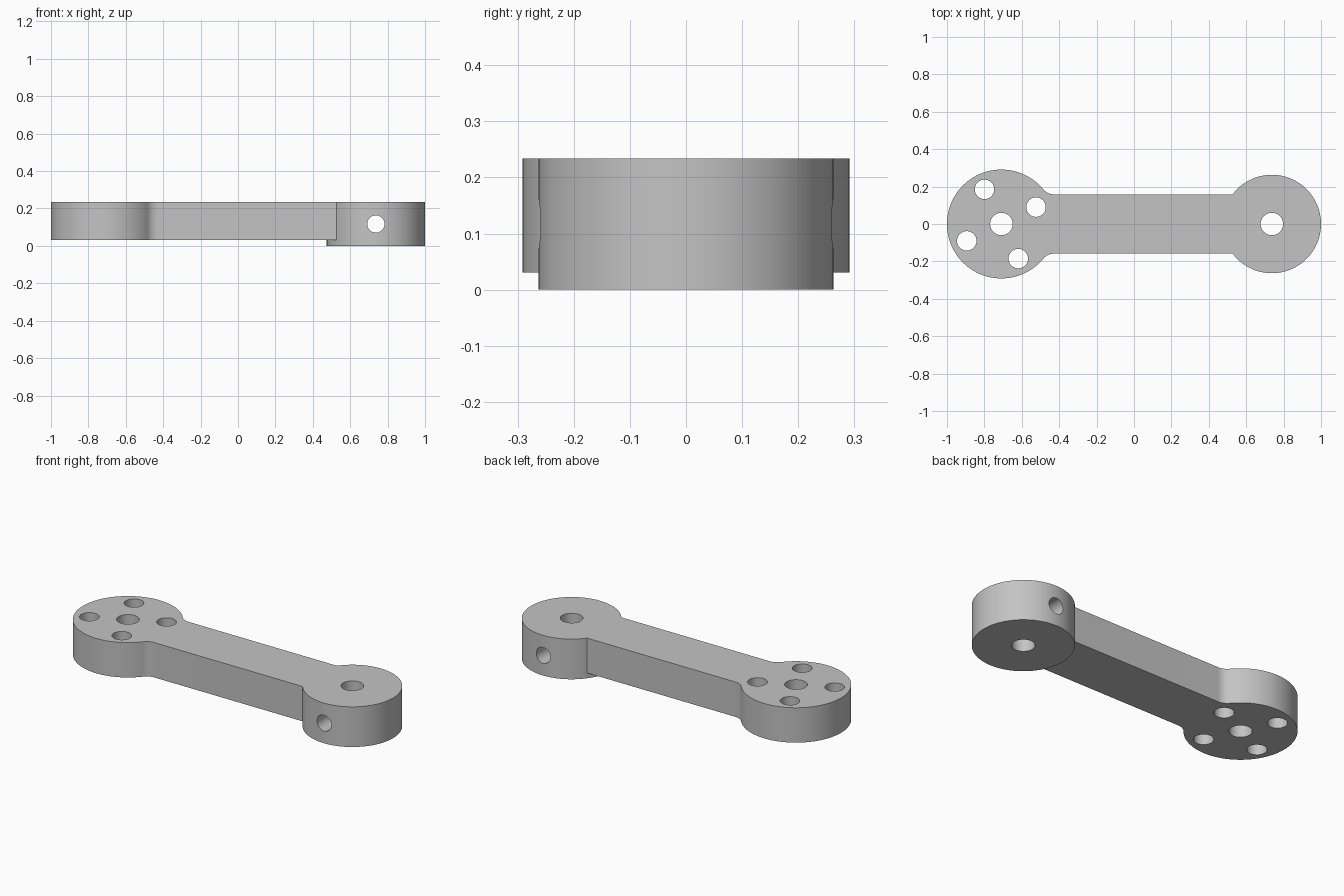
import bpy
import bmesh
from math import atan2, cos, pi, radians, sin, sqrt
from mathutils import Matrix, Vector

cube = bpy.data.objects.get("Cube")
if cube:
    bpy.data.objects.remove(cube)

TOP, ARM_BOTTOM = 0.234, 0.031
DISC_X, DISC_R = -0.709, 0.291
HUB_X, HUB_R = 0.737, 0.263
ARM_HALF, FILLET_R = 0.158, 0.075

grey = bpy.data.materials.new("plain_grey")
grey.use_nodes = True
COLOUR = (0.55, 0.55, 0.55, 1)
grey.diffuse_color = COLOUR
grey.node_tree.nodes["Principled BSDF"].inputs["Base Color"].default_value = COLOUR


def add_object(name, bm):
    mesh = bpy.data.meshes.new(name)
    bmesh.ops.recalc_face_normals(bm, faces=bm.faces)
    bm.to_mesh(mesh)
    bm.free()
    mesh.materials.append(grey)
    obj = bpy.data.objects.new(name, mesh)
    bpy.context.collection.objects.link(obj)
    return obj


def cylinder(name, centre, radius, depth, sides=64, turn=Matrix()):
    bm = bmesh.new()
    bmesh.ops.create_cone(bm, cap_ends=True, segments=sides, radius1=radius,
                          radius2=radius, depth=depth,
                          matrix=Matrix.Translation(centre) @ turn)
    return add_object(name, bm)


def arc(cx, cy, radius, start, end, steps):
    angles = [start + (end - start) * i / steps for i in range(steps + 1)]
    return [(cx + radius * cos(a), cy + radius * sin(a)) for a in angles]


def combine(target, other, operation):
    mod = target.modifiers.new(other.name, "BOOLEAN")
    mod.operation, mod.solver, mod.object = operation, "EXACT", other
    bpy.context.view_layer.objects.active = target
    bpy.ops.object.modifier_apply(modifier=mod.name)
    bpy.data.objects.remove(other)


# Half outline: arm edge, concave fillet, then round the end disc
fillet_y = ARM_HALF + FILLET_R
fillet_dx = sqrt((DISC_R + FILLET_R) ** 2 - fillet_y ** 2)
touch = atan2(fillet_y, fillet_dx)
half = [(HUB_X, ARM_HALF)]
half += arc(DISC_X + fillet_dx, fillet_y, FILLET_R, -pi / 2, touch - pi, 12)
half += arc(DISC_X, 0, DISC_R, touch, pi, 48)[1:]
outline = half + [(x, -y) for x, y in reversed(half[:-1])]

# Flat arm with the bolt disc
bm = bmesh.new()
face = bm.faces.new([bm.verts.new((x, y, ARM_BOTTOM)) for x, y in outline])
ext = bmesh.ops.extrude_face_region(bm, geom=[face])
bmesh.ops.translate(bm, vec=(0, 0, TOP - ARM_BOTTOM),
                    verts=[v for v in ext["geom"] if isinstance(v, bmesh.types.BMVert)])
lever = add_object("lever_arm", bm)

# Deeper hub at the other end
combine(lever, cylinder("hub", (HUB_X, 0, TOP / 2), HUB_R, TOP, 128), "UNION")

# Centre bores, bolt circle and cross hole through the hub
for x in (DISC_X, HUB_X):
    combine(lever, cylinder("bore", (x, 0, TOP / 2), 0.06, 1), "DIFFERENCE")
for i in range(4):
    a = radians(26) + i * pi / 2
    centre = Vector((DISC_X + 0.206 * cos(a), 0.206 * sin(a), TOP / 2))
    combine(lever, cylinder("bolt_hole", centre, 0.052, 1), "DIFFERENCE")
combine(lever, cylinder("cross_hole", (HUB_X, 0, TOP / 2), 0.046, 1,
                        turn=Matrix.Rotation(pi / 2, 4, "X")), "DIFFERENCE")

# Smooth curved walls, sharp rims
bpy.ops.object.select_all(action="DESELECT")
lever.select_set(True)
bpy.context.view_layer.objects.active = lever
bpy.ops.object.shade_smooth_by_angle(angle=radians(30))
